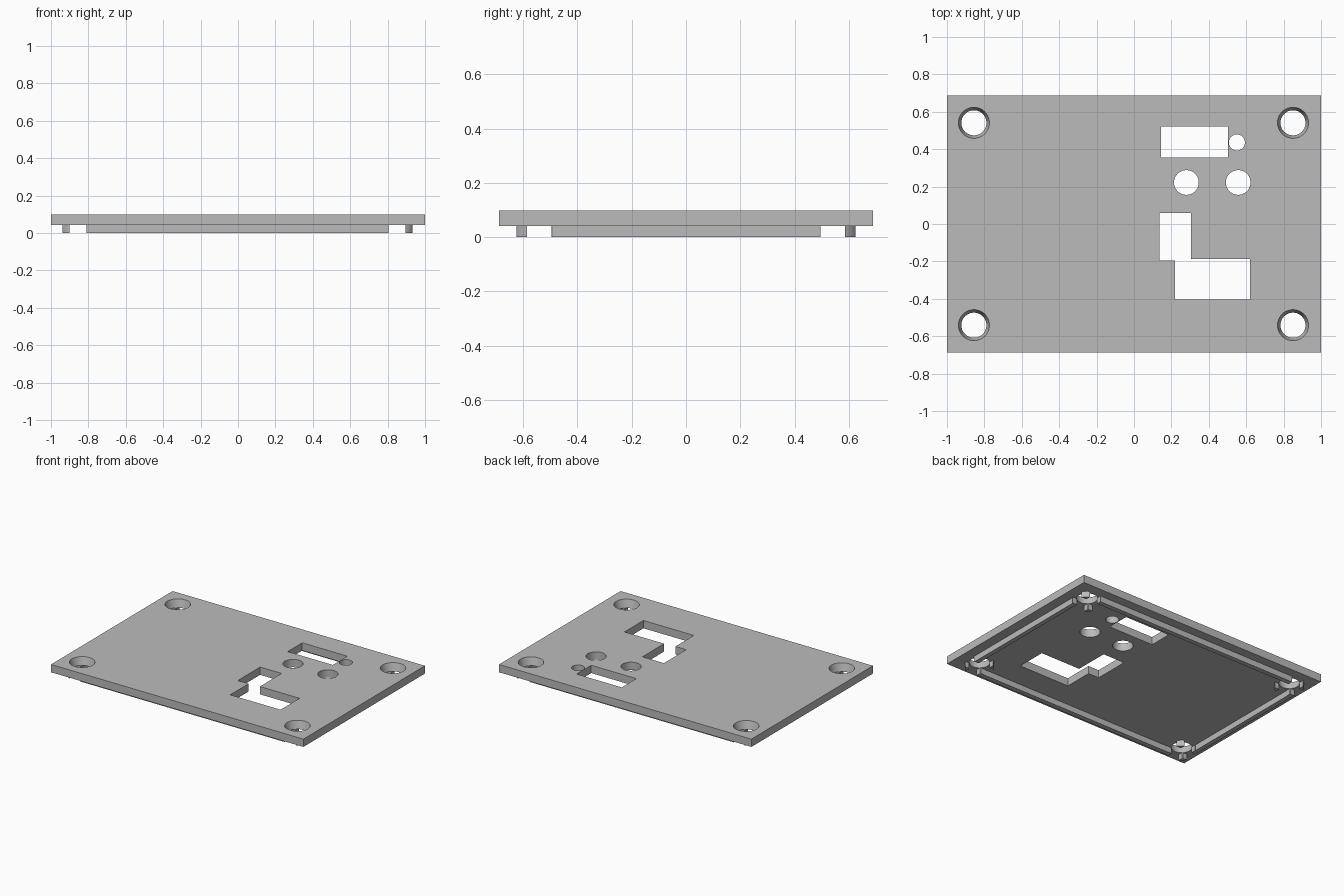
import bpy
import bmesh
from mathutils import Matrix

if "Cube" in bpy.data.objects:
    bpy.data.objects.remove(bpy.data.objects["Cube"])

grey = bpy.data.materials.new("plain grey")
grey.use_nodes = True
GREY = (0.5, 0.5, 0.5, 1)
grey.diffuse_color = GREY
grey.node_tree.nodes["Principled BSDF"].inputs["Base Color"].default_value = GREY

TOP, UNDER = 0.098, 0.042
HOLE_X, HOLE_Y, OFFSET = 0.853, 0.541, -0.003
SLOT = 0.045
CORNERS = [(sx * HOLE_X + OFFSET, sy * HOLE_Y) for sx in (-1, 1) for sy in (-1, 1)]


def finish(name, bm):
    mesh = bpy.data.meshes.new(name)
    bm.to_mesh(mesh)
    bm.free()
    mesh.materials.append(grey)
    ob = bpy.data.objects.new(name, mesh)
    bpy.context.collection.objects.link(ob)
    return ob


def box(name, x0, x1, y0, y1, z0, z1):
    bm = bmesh.new()
    place = Matrix.Translation(((x0 + x1) / 2, (y0 + y1) / 2, (z0 + z1) / 2))
    size = Matrix.Diagonal((x1 - x0, y1 - y0, z1 - z0, 1))
    bmesh.ops.create_cube(bm, size=1, matrix=place @ size)
    return finish(name, bm)


def cone(name, x, y, r_low, r_high, z0, z1):
    bm = bmesh.new()
    bmesh.ops.create_cone(bm, cap_ends=True, segments=64, radius1=r_low, radius2=r_high,
                          depth=z1 - z0, matrix=Matrix.Translation((x, y, (z0 + z1) / 2)))
    return finish(name, bm)


def cut(target, cutter):
    mod = target.modifiers.new("cut", "BOOLEAN")
    mod.operation = "DIFFERENCE"
    mod.solver = "EXACT"
    mod.object = cutter
    bpy.context.view_layer.update()
    done = bpy.data.meshes.new_from_object(
        target.evaluated_get(bpy.context.evaluated_depsgraph_get()))
    target.modifiers.clear()
    target.data = done
    bpy.data.objects.remove(cutter)


def smooth(ob):
    bpy.ops.object.select_all(action="DESELECT")
    ob.select_set(True)
    bpy.context.view_layer.objects.active = ob
    bpy.ops.object.shade_smooth_by_angle(angle=0.5)


# Cover plate with rectangular and round openings
plate = box("cover_plate", -1, 1, -0.688, 0.688, UNDER, TOP)
for x0, x1, y0, y1 in ((0.145, 0.503, 0.355, 0.52),
                       (0.135, 0.305, -0.195, 0.058),
                       (0.22, 0.62, -0.403, -0.188)):
    cut(plate, box("opening_cutter", x0, x1, y0, y1, -0.1, 0.2))
for x, y, r in ((0.28, 0.222, 0.066), (0.557, 0.222, 0.066), (0.55, 0.436, 0.043)):
    cut(plate, cone("hole_cutter", x, y, r, r, -0.1, 0.2))

# Tapered screw holes, widening slightly past both faces for clean cuts
taper = (0.083 - 0.067) / (TOP - UNDER) * 0.01
for x, y in CORNERS:
    cut(plate, cone("screw_cutter", x, y, 0.067 - taper, 0.083 + taper,
                    UNDER - 0.01, TOP + 0.01))
smooth(plate)

# Ring bosses under each corner, split into four by crossed slots
for i, (x, y) in enumerate(CORNERS):
    boss = cone(f"corner_boss_{i + 1}", x, y, 0.0945, 0.0945, 0, UNDER)
    cut(boss, cone("bore_cutter", x, y, 0.067, 0.067, -0.1, 0.2))
    cut(boss, box("slot_cutter", x - SLOT, x + SLOT, y - 0.2, y + 0.2, -0.1, 0.2))
    cut(boss, box("slot_cutter", x - 0.2, x + 0.2, y - SLOT, y + SLOT, -0.1, 0.2))
    smooth(boss)

# Locating lips running between the bosses
end_x, end_y = HOLE_X - SLOT, HOLE_Y - SLOT
for side, s in (("front", -1), ("back", 1)):
    box(side + "_lip", OFFSET - end_x, OFFSET + end_x,
        s * 0.605 - 0.017, s * 0.605 + 0.017, 0, UNDER)
for side, s in (("right", -1), ("left", 1)):
    mid = s * 0.916 + OFFSET
    box(side + "_lip", mid - 0.016, mid + 0.016, -end_y, end_y, 0, UNDER)
